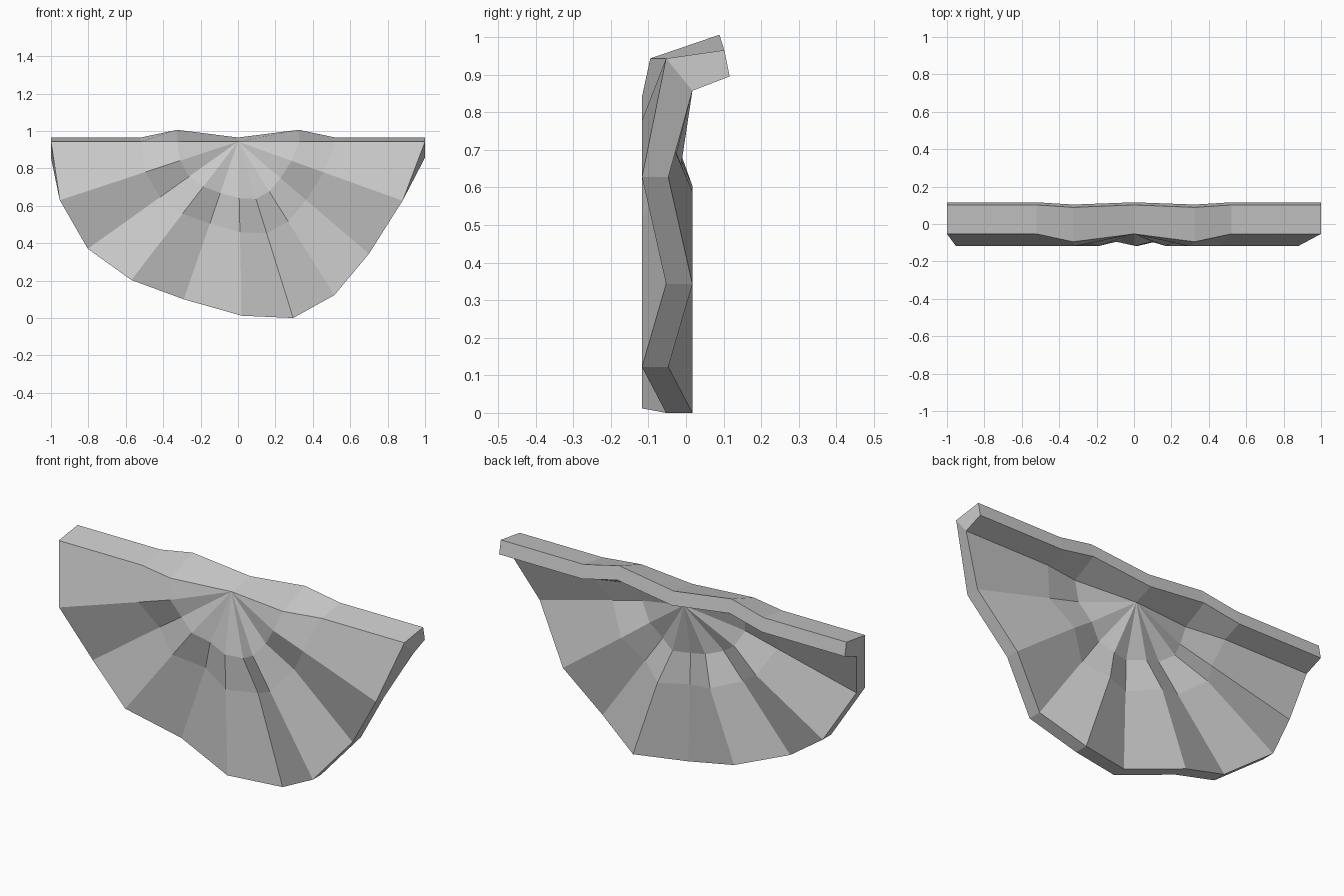
import bpy, bmesh

if "Cube" in bpy.data.objects:
    bpy.data.objects.remove(bpy.data.objects["Cube"])

T = 0.07                      # cloth thickness
RINGS = [0.325, 0.52, 1.0]    # distances along each pleat line
RIM = [(-1, .943), (-.953, .63), (-.803, .37), (-.57, .203), (-.29, .10), (.02, .012),
       (.295, 0), (.515, .122), (.70, .343), (.88, .627), (1, .943)]
HUB_Z, BACK_Z = .943, .857


def pleat_y(spoke, ring):
    # odd spokes are ridges; even spokes are valleys, shallower near the hub
    if spoke % 2:
        return -.117
    return -.095 if ring == 0 else -.053


bm = bmesh.new()


def shell(hub_z, dy):
    # pleated half disc fanning out from the hub
    hub = bm.verts.new((0, -.053 + dy, hub_z))
    spokes = []
    for i, (x, z) in enumerate(RIM):
        if i in (0, 10):
            z = hub_z
        spokes.append([hub] + [bm.verts.new((x * f, pleat_y(i, k) + dy, hub_z + (z - hub_z) * f))
                               for k, f in enumerate(RINGS)])
    for a, b in zip(spokes, spokes[1:]):
        bm.faces.new((hub, a[1], b[1]))
        for k in (1, 2):
            bm.faces.new((a[k], a[k + 1], b[k + 1], b[k]))
    return spokes


front = shell(HUB_Z, 0)
back = shell(BACK_Z, T)

# rim thickness
for i in range(10):
    bm.faces.new((front[i][3], front[i + 1][3], back[i + 1][3], back[i][3]))

# top ledge folded backwards, one cross-section per station along the top edge
top_front = front[0][::-1] + front[10][1:]
top_back = back[0][::-1] + back[10][1:]
sections = []
for f, b in zip(top_front, top_back):
    bump = abs(abs(f.co.x) - RINGS[0]) < .01
    upper = bm.verts.new((f.co.x, .089 if bump else .102, 1.006 if bump else .965))
    lower = bm.verts.new((f.co.x, .104 if bump else .116, .936 if bump else .895))
    if bump:
        b.co.z += .012
    sections.append((f, upper, lower, b))
for s, t in zip(sections, sections[1:]):
    for k in range(3):
        bm.faces.new((s[k], s[k + 1], t[k + 1], t[k]))
for s in (sections[0], sections[-1]):
    bm.faces.new(s)

bmesh.ops.recalc_face_normals(bm, faces=bm.faces)
mesh = bpy.data.meshes.new("fan_drape")
bm.to_mesh(mesh)
bm.free()
bpy.context.collection.objects.link(bpy.data.objects.new("fan_drape", mesh))
